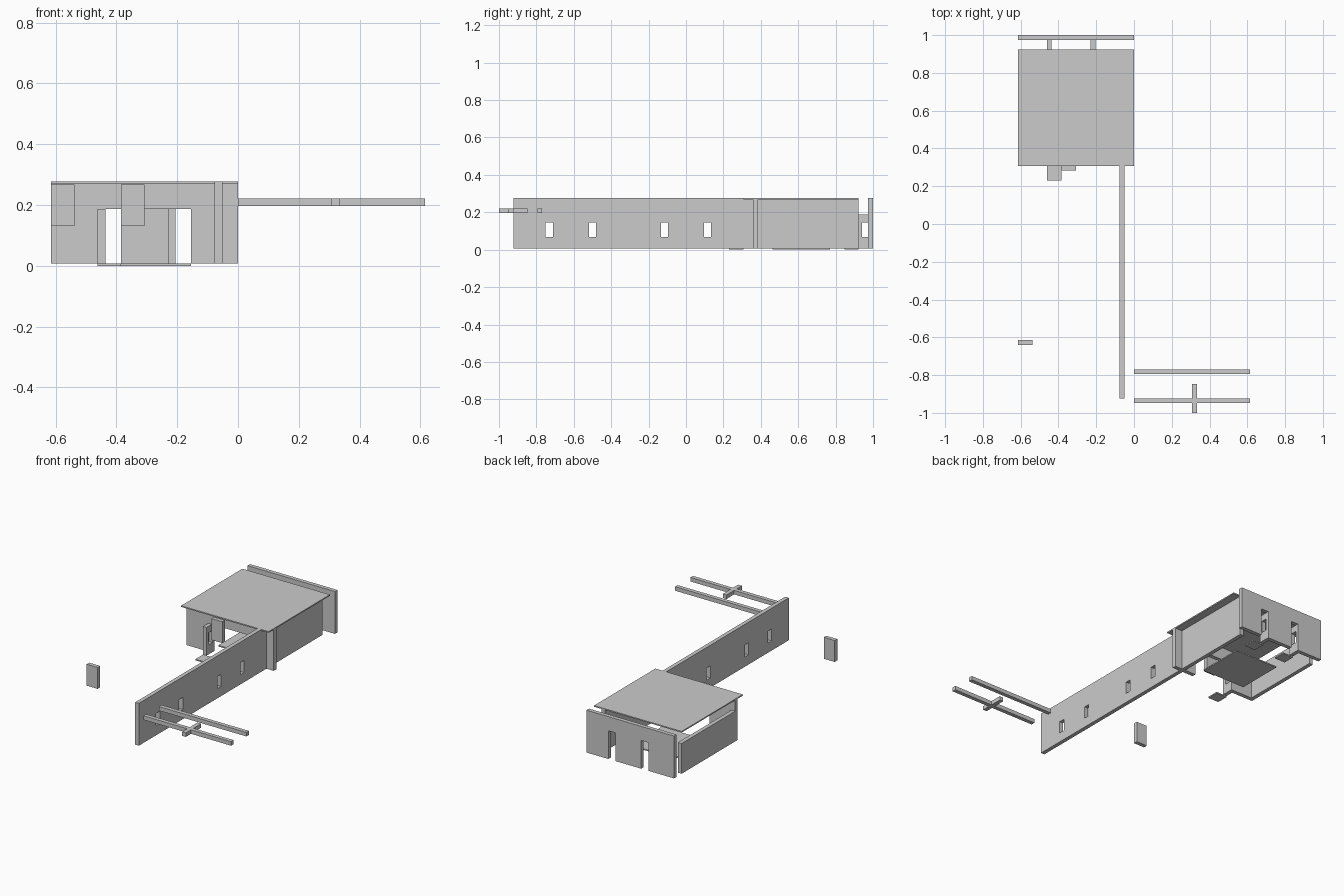
import bpy, bmesh
from mathutils import Vector

if "Cube" in bpy.data.objects:
    bpy.data.objects.remove(bpy.data.objects["Cube"])

U = 2 / 26          # layout module
T = U / 3           # wall thickness
Z0 = 0.1 * U        # underside of walls, top of mats
TOP = Z0 + 3.5 * U  # wall top
DOOR = 0.187        # door height


def finish(name, bm):
    bmesh.ops.recalc_face_normals(bm, faces=bm.faces)
    me = bpy.data.meshes.new(name)
    bm.to_mesh(me)
    bm.free()
    ob = bpy.data.objects.new(name, me)
    bpy.context.collection.objects.link(ob)
    return ob


def panel(name, axis, start, end, at, z0, z1, holes=()):
    """Upright slab running along x or y, from 'at' to 'at + T', with rectangular openings."""
    ss = sorted({start, end, *[v for h in holes for v in h[:2]]})
    zs = sorted({z0, z1, *[v for h in holes for v in h[2:]]})
    bm = bmesh.new()
    grid = {}

    def vert(s, z):
        if (s, z) not in grid:
            grid[s, z] = bm.verts.new((s, at, z) if axis == 'x' else (at, s, z))
        return grid[s, z]

    for a, b in zip(ss, ss[1:]):
        for c, d in zip(zs, zs[1:]):
            ms, mz = (a + b) / 2, (c + d) / 2
            if any(h[0] < ms < h[1] and h[2] < mz < h[3] for h in holes):
                continue
            bm.faces.new([vert(a, c), vert(b, c), vert(b, d), vert(a, d)])
    ext = bmesh.ops.extrude_face_region(bm, geom=bm.faces[:])
    moved = [g for g in ext['geom'] if isinstance(g, bmesh.types.BMVert)]
    bmesh.ops.translate(bm, verts=moved, vec=Vector((0, T, 0) if axis == 'x' else (T, 0, 0)))
    return finish(name, bm)


def box(name, x0, x1, y0, y1, z0, z1):
    bm = bmesh.new()
    bmesh.ops.create_cube(bm, size=1)
    for v in bm.verts:
        v.co = ((x0 + x1) / 2 + v.co.x * (x1 - x0),
                (y0 + y1) / 2 + v.co.y * (y1 - y0),
                (z0 + z1) / 2 + v.co.z * (z1 - z0))
    return finish(name, bm)


# Long side wall with four small windows
WZ = (0.069, 0.146)
panel("long_wall", 'y', -12 * U, 12 * U, -U, Z0, TOP,
      [(c * U - U / 4, c * U + U / 4, *WZ) for c in (-9.5, -6.5, -1.5, 1.5)])

# House walls
panel("back_wall", 'x', -8 * U, 0, 13 * U - T, Z0, TOP,
      [(-6 * U, -5 * U, Z0, DOOR), (-3 * U, -2 * U, Z0, DOOR)])
panel("front_wall", 'x', -8 * U, 0, 5 * U - T, Z0, TOP, [(-6 * U, -2 * U, Z0, DOOR)])
panel("left_wall", 'y', 5 * U - T, 12 * U, -8 * U, Z0, Z0 + 2.5 * U)

# Flat roof
box("roof", -8 * U, 0, 4 * U, 12 * U, TOP - Z0, TOP)

# Open door leaves, each with a small window, and their mats
for name, x, y in (("front", -6, 4), ("back_left", -6, 12), ("back_right", -3, 12)):
    panel(name + "_door", 'y', y * U, (y + 1) * U, x * U, Z0, DOOR,
          [((y + .25) * U, (y + .75) * U, *WZ)])
    box(name + "_mat", x * U, (x + 1) * U, (y - 1) * U, y * U, 0, Z0)

# Indoor carpet
box("carpet", -6 * U, -2 * U, 6 * U, 10 * U, 0, Z0)

# Hanging boards
panel("front_board", 'x', -5 * U, -4 * U, 4 * U - T, 0.131, 0.267)
panel("yard_board", 'x', -8 * U, -7 * U, -8 * U - T, 0.131, 0.267)

# Raised beams beside the wall
BZ = (0.196, 0.196 + T)
for i, y in enumerate((-10, -12)):
    box(f"beam_{i + 1}", 0, 8 * U, y * U - T, y * U, *BZ)
box("cross_beam", 4 * U, 4 * U + T, -13 * U, -11 * U, *BZ)
